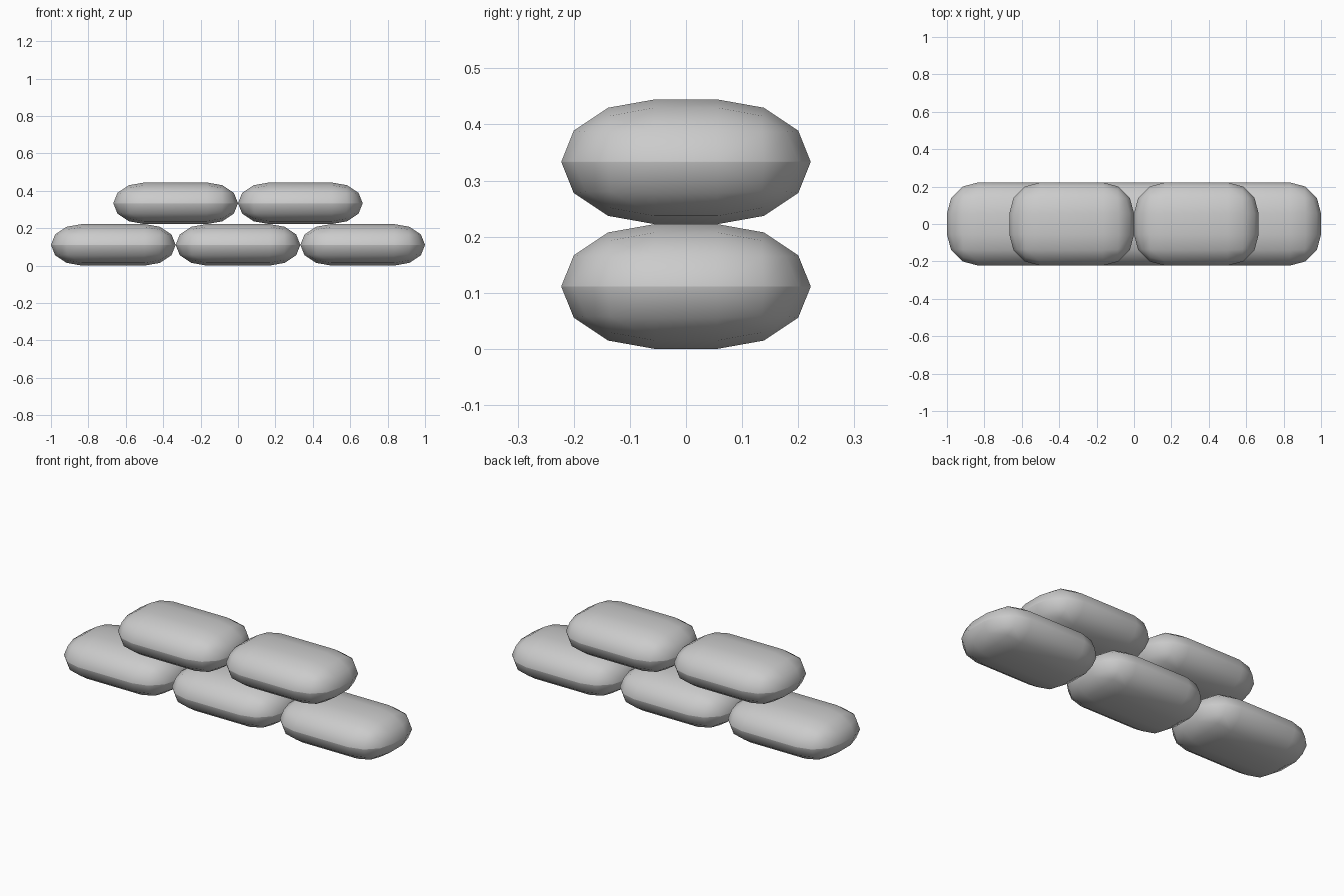
import bpy, bmesh
from mathutils import Matrix

if "Cube" in bpy.data.objects:
    bpy.data.objects.remove(bpy.data.objects["Cube"])

L = 2 / 3          # bag length
D = L * 2 / 3      # bag depth
H = L / 3          # bag height


def bag_mesh():
    """Box rounded on every edge, then squashed flat into a pillow."""
    bm = bmesh.new()
    bmesh.ops.create_cube(bm, size=1)
    bmesh.ops.scale(bm, vec=(L, D, L / 2), verts=bm.verts)
    bmesh.ops.bevel(bm, geom=bm.edges[:], offset=L / 4 - 0.0005,
                    offset_type='OFFSET', segments=3, profile=0.5,
                    affect='EDGES', clamp_overlap=True)
    bm.transform(Matrix.Diagonal((1, 1, H / (L / 2), 1)))
    bmesh.ops.recalc_face_normals(bm, faces=bm.faces[:])
    for f in bm.faces:
        f.smooth = True
    mesh = bpy.data.meshes.new("sandbag")
    bm.to_mesh(mesh)
    bm.free()
    return mesh


mesh = bag_mesh()

# Stacked rows, each one bag shorter and offset by half a bag
for row, count in enumerate((3, 2)):
    for i in range(count):
        bag = bpy.data.objects.new(f"sandbag_row{row + 1}_{i + 1}", mesh)
        bag.location = ((i - (count - 1) / 2) * L, 0, H * (row + 0.5))
        bpy.context.collection.objects.link(bag)
